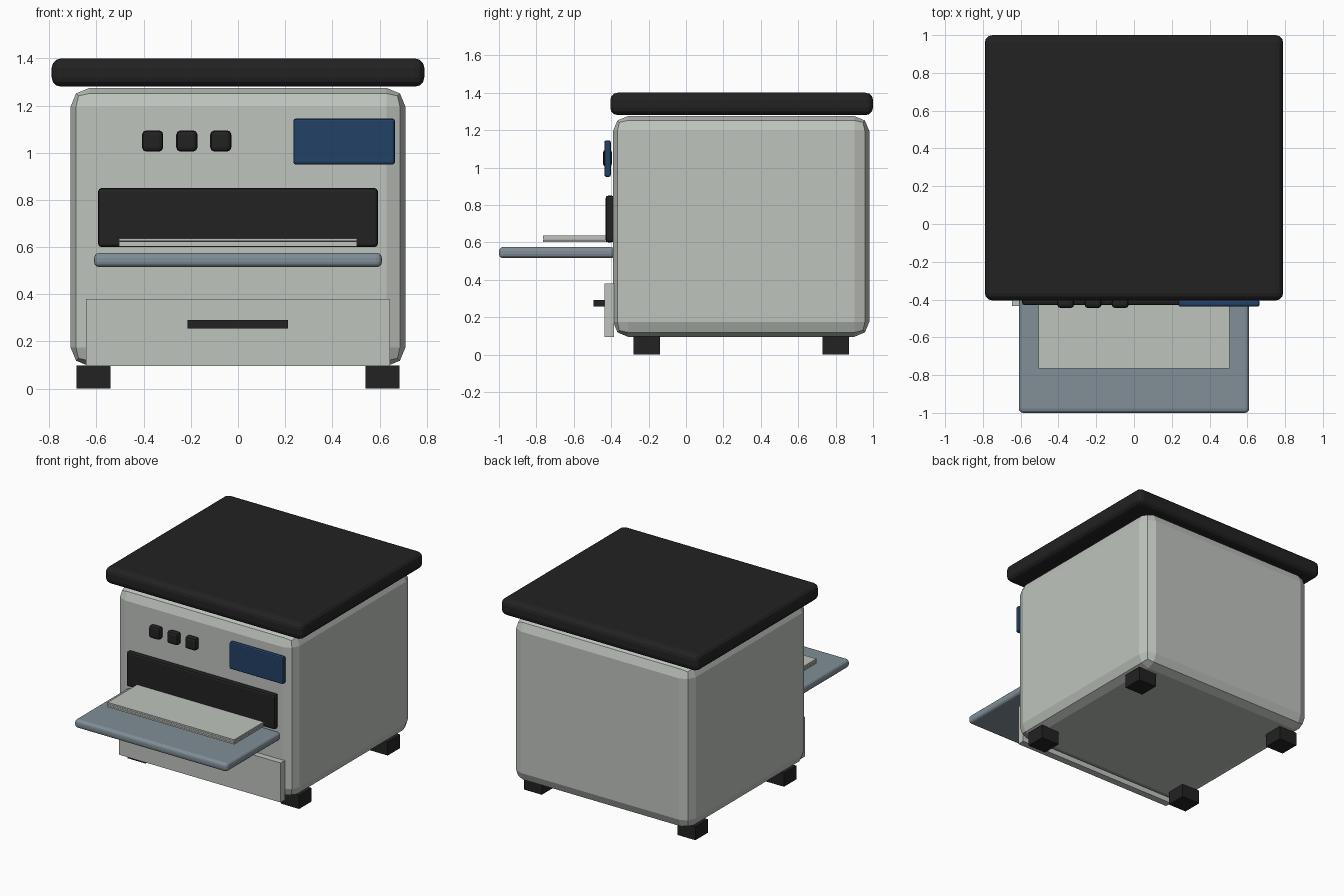
import bpy

if "Cube" in bpy.data.objects:
    bpy.data.objects.remove(bpy.data.objects["Cube"])


def material(name, r, g, b):
    m = bpy.data.materials.new(name)
    m.diffuse_color = (r, g, b, 1)
    m.use_nodes = True
    m.node_tree.nodes["Principled BSDF"].inputs["Base Color"].default_value = m.diffuse_color
    return m


GREY = material("light_grey", 0.52, 0.55, 0.51)
BLACK = material("soft_black", 0.016, 0.016, 0.016)
STEEL = material("blue_grey", 0.22, 0.275, 0.31)
BLUE = material("screen_blue", 0.016, 0.053, 0.13)


def box(name, mat, x, y, z, bevel=0.0, segments=2):
    """Box spanning the given (min, max) ranges, with optional rounded edges."""
    bpy.ops.mesh.primitive_cube_add(
        size=1, location=[(a + b) / 2 for a, b in (x, y, z)])
    ob = bpy.context.object
    ob.name = name
    ob.scale = [b - a for a, b in (x, y, z)]
    bpy.ops.object.transform_apply(location=False, rotation=False, scale=True)
    ob.data.materials.append(mat)
    if bevel:
        mod = ob.modifiers.new("rounding", 'BEVEL')
        mod.width = bevel
        mod.segments = segments
        mod.limit_method = 'NONE'
    return ob


# Housing and lid
box("body", GREY, (-0.71, 0.71), (-0.39, 0.98), (0.095, 1.275), 0.08, 2)
box("lid", BLACK, (-0.79, 0.79), (-0.405, 1.0), (1.28, 1.40), 0.04, 3)

# Feet
for side, sx in (("left", -1), ("right", 1)):
    for end, cy in (("front", -0.21), ("back", 0.80)):
        cx = sx * 0.613
        box(f"{end}_{side}_foot", BLACK, (cx - 0.072, cx + 0.072),
            (cy - 0.071, cy + 0.071), (0.0, 0.098))

# Output slot, tray and stacked sheets
box("output_slot", BLACK, (-0.593, 0.593), (-0.43, -0.385), (0.60, 0.85), 0.014, 2)
box("output_tray", STEEL, (-0.61, 0.61), (-1.0, -0.38), (0.515, 0.575), 0.022, 3)
for i in range(3):
    z = 0.602 + i * 0.012
    box(f"paper_sheet_{i + 1}", GREY, (-0.505, 0.505), (-0.765, -0.38), (z, z + 0.0105))

# Paper drawer
box("drawer_front", GREY, (-0.645, 0.645), (-0.435, -0.385), (0.095, 0.38))
box("drawer_handle", BLACK, (-0.215, 0.212), (-0.495, -0.43), (0.256, 0.292))

# Control buttons and screen
for i, cx in enumerate((-0.362, -0.217, -0.073)):
    box(f"button_{i + 1}", BLACK, (cx - 0.045, cx + 0.045), (-0.445, -0.395),
        (1.005, 1.095), 0.018, 2)
box("screen", BLUE, (0.235, 0.665), (-0.437, -0.402), (0.95, 1.145), 0.01, 2)
